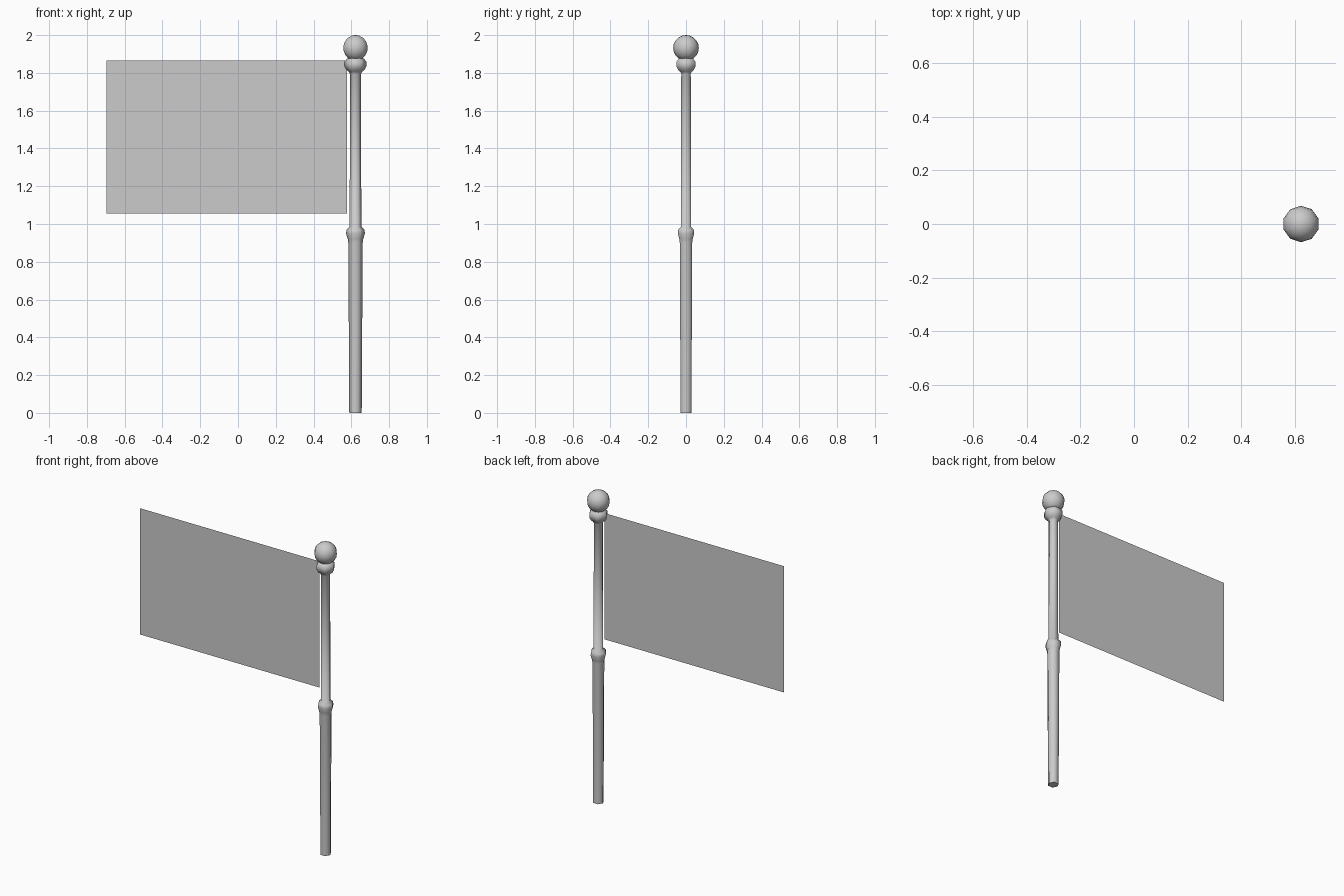
import bpy, bmesh, math

cube = bpy.data.objects.get("Cube")
if cube:
    bpy.data.objects.remove(cube, do_unlink=True)

POLE_X = 0.622

grey = bpy.data.materials.new("light grey")
grey.use_nodes = True
colour = (0.6, 0.6, 0.6, 1)
grey.diffuse_color = colour
grey.node_tree.nodes["Principled BSDF"].inputs["Base Color"].default_value = colour


def add_object(name, bm, smooth_angle=None):
    mesh = bpy.data.meshes.new(name)
    bm.normal_update()
    bm.to_mesh(mesh)
    bm.free()
    mesh.materials.append(grey)
    obj = bpy.data.objects.new(name, mesh)
    bpy.context.collection.objects.link(obj)
    if smooth_angle:
        bpy.ops.object.select_all(action='DESELECT')
        obj.select_set(True)
        bpy.context.view_layer.objects.active = obj
        bpy.ops.object.shade_smooth_by_angle(angle=math.radians(smooth_angle))
    return obj


def lathe(name, profile, sides):
    """Turn a (radius, height) profile into a capped column."""
    bm = bmesh.new()
    rings = []
    for r, z in profile:
        angles = [2 * math.pi * i / sides for i in range(sides)]
        rings.append([bm.verts.new((r * math.cos(a), r * math.sin(a), z)) for a in angles])
    for low, high in zip(rings, rings[1:]):
        for i in range(sides):
            j = (i + 1) % sides
            bm.faces.new((low[i], low[j], high[j], high[i]))
    bm.faces.new(rings[0][::-1])
    bm.faces.new(rings[-1])
    obj = add_object(name, bm, 62)
    obj.location.x = POLE_X
    return obj


# Six-sided pole: thicker lower tube, joint ring, slim upper tube, top collar
lathe("pole", [
    (0.033, 0.0), (0.038, 0.90), (0.041, 0.92), (0.050, 0.95), (0.047, 0.97),
    (0.031, 0.985), (0.029, 1.795), (0.034, 1.805), (0.047, 1.815),
    (0.058, 1.835), (0.058, 1.858), (0.045, 1.875), (0.028, 1.885),
], 6)

# Ball finial
bm = bmesh.new()
bmesh.ops.create_uvsphere(bm, u_segments=10, v_segments=10, radius=0.068)
ball = add_object("ball_finial", bm, 60)
ball.location = (POLE_X, 0, 1.932)

# Flat flag sheet beside the pole
bm = bmesh.new()
corners = [(-0.695, 1.055), (0.578, 1.055), (0.578, 1.865), (-0.695, 1.865)]
bm.faces.new([bm.verts.new((x, 0, z)) for x, z in corners])
add_object("flag", bm)
